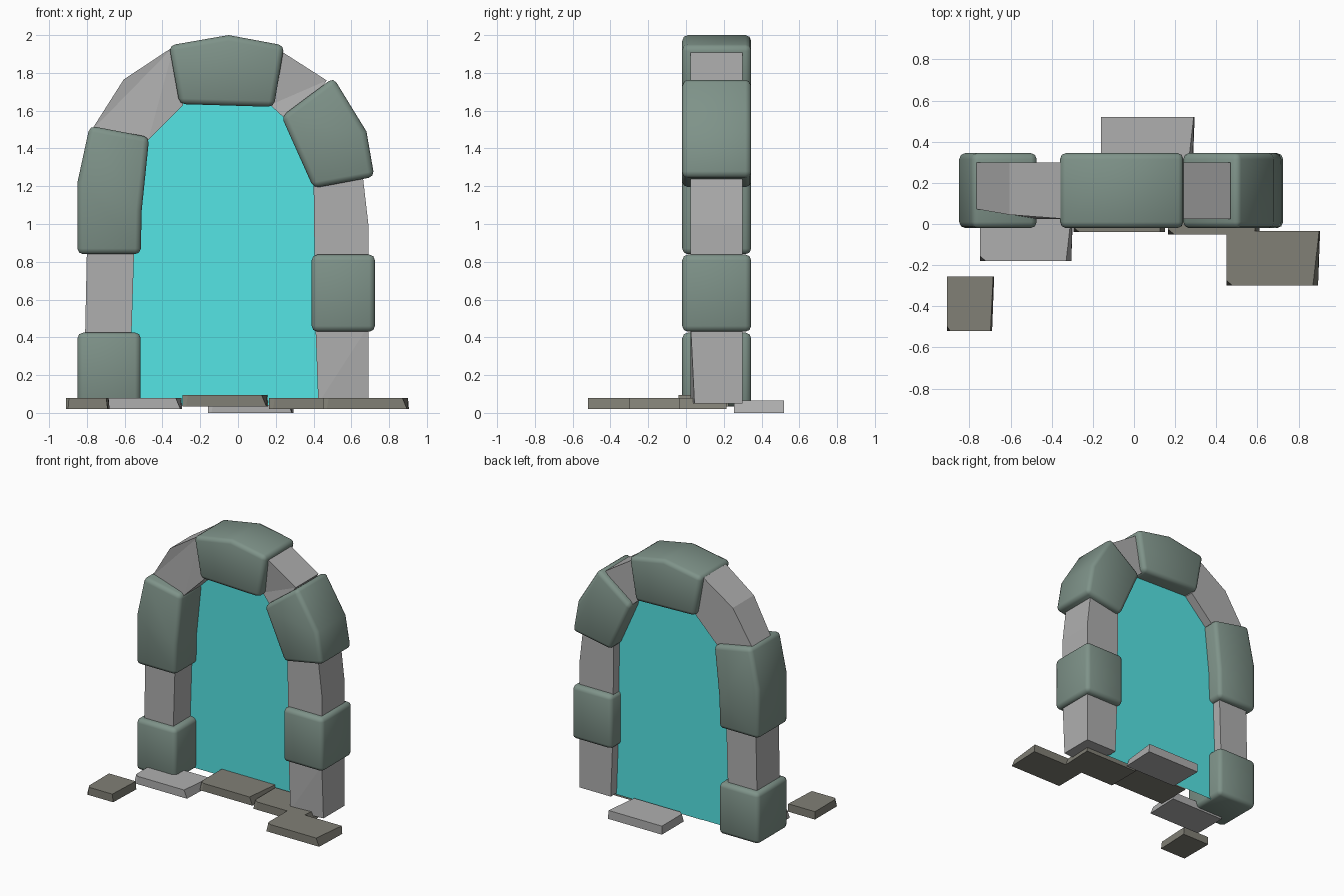
import bpy, bmesh

if "Cube" in bpy.data.objects:
    bpy.data.objects.remove(bpy.data.objects["Cube"])


def material(name, rgb):
    m = bpy.data.materials.new(name)
    m.diffuse_color = (*rgb, 1)
    m.use_nodes = True
    m.node_tree.nodes["Principled BSDF"].inputs["Base Color"].default_value = m.diffuse_color
    return m


GREEN = material("green_stone", (0.21, 0.29, 0.25))
DARK = material("dark_slab", (0.22, 0.215, 0.18))
GREY = material("grey_stone", (0.43, 0.43, 0.43))
CYAN = material("portal_cyan", (0.09, 0.78, 0.78))


def make(name, bm, mat):
    bmesh.ops.recalc_face_normals(bm, faces=bm.faces)
    me = bpy.data.meshes.new(name)
    bm.to_mesh(me)
    bm.free()
    ob = bpy.data.objects.new(name, me)
    bpy.context.collection.objects.link(ob)
    me.materials.append(mat)
    return ob


def loft(a, b):
    """Solid between two matching loops of 3D points."""
    bm = bmesh.new()
    va, vb = [bm.verts.new(p) for p in a], [bm.verts.new(p) for p in b]
    bm.faces.new(va)
    bm.faces.new(vb[::-1])
    n = len(va)
    for i in range(n):
        j = (i + 1) % n
        bm.faces.new((va[i], vb[i], vb[j], va[j]))
    return bm


def green_stone(name, outline):
    # rounded, softly shaded block
    bm = loft([(x, -0.02, z) for x, z in outline], [(x, 0.345, z) for x, z in outline])
    ob = make(name, bm, GREEN)
    bv = ob.modifiers.new("rounding", 'BEVEL')
    bv.width, bv.segments = 0.03, 2
    bv.limit_method, bv.angle_limit = 'ANGLE', 0.6
    ob.data.shade_smooth()


def grey_stone(name, outline, chips={}):
    # flat-faced block; chips push single front corners back
    front = [(x, 0.025 + chips.get(i, 0), z) for i, (x, z) in enumerate(outline)]
    bm = loft(front, [(x, 0.30, z) for x, z in outline])
    bmesh.ops.triangulate(bm, faces=[f for f in bm.faces if len(f.verts) > 4 or chips])
    make(name, bm, GREY)


def slab(name, x, y, z, mat, w=0.455, h=0.06):
    # paving slab with a chipped corner and a sloped right end
    d, k = 0.265, w / 0.455
    base = [(0, 0.02), (0.025 * k, 0), (w - 0.01, 0), (w, d), (0, d)]
    top = [(0, 0.025), (0.03 * k, 0), (w - 0.035 * k, 0), (w - 0.005, d), (0, d)]
    base[0], base[1] = (0, 0), (0.02 * k, 0)
    make(name, loft([(x + a, y + b, z) for a, b in base],
                    [(x + a, y + b, z + h) for a, b in top]), mat)


# left pillar
green_stone("left_base_stone", [(-0.85, 0.035), (-0.515, 0.035), (-0.515, 0.425), (-0.85, 0.425)])
grey_stone("left_middle_stone", [(-0.81, 0.38), (-0.565, 0.38), (-0.55, 0.86), (-0.80, 0.86)])
green_stone("left_shoulder_stone", [(-0.85, 0.84), (-0.515, 0.84), (-0.51, 1.07),
                                    (-0.47, 1.46), (-0.785, 1.52), (-0.85, 1.22)])
# arch
grey_stone("arch_left_stone", [(-0.78, 1.49), (-0.605, 1.765), (-0.34, 1.94),
                               (-0.29, 1.63), (-0.475, 1.445)], {0: 0.05, 1: 0.02})
green_stone("keystone", [(-0.365, 1.945), (-0.05, 2.0), (0.245, 1.945),
                         (0.19, 1.62), (-0.31, 1.635)])
grey_stone("arch_right_stone", [(0.22, 1.92), (0.47, 1.76), (0.29, 1.52), (0.17, 1.63)], {3: 0.03})
green_stone("right_shoulder_stone", [(0.505, 1.775), (0.68, 1.49), (0.722, 1.25),
                                     (0.40, 1.19), (0.23, 1.57)])
# right pillar
grey_stone("right_upper_stone", [(0.66, 1.26), (0.69, 1.0), (0.69, 0.82), (0.405, 0.82), (0.40, 1.24)])
green_stone("right_middle_stone", [(0.39, 0.43), (0.725, 0.43), (0.725, 0.838), (0.39, 0.838)])
grey_stone("right_base_stone", [(0.425, 0.05), (0.69, 0.05), (0.69, 0.46), (0.41, 0.46)], {1: 0.02})

# glowing sheet filling the arch
bm = bmesh.new()
sheet = [(-0.56, 0.04), (0.44, 0.04), (0.43, 1.2), (0.28, 1.58), (0.2, 1.66),
         (-0.32, 1.66), (-0.5, 1.47), (-0.54, 1.07), (-0.57, 0.84)]
bm.faces.new([bm.verts.new((x, 0.23, z)) for x, z in sheet])
make("portal_sheet", bm, CYAN)

# paving slabs
slab("slab_far_left", -0.91, -0.52, 0.02, DARK, w=0.23)
slab("slab_left", -0.75, -0.18, 0.02, GREY)
slab("slab_centre", -0.295, -0.04, 0.035, DARK)
slab("slab_right", 0.165, -0.05, 0.02, DARK)
slab("slab_far_right", 0.45, -0.30, 0.02, DARK)
slab("slab_back", -0.16, 0.255, 0.0, GREY, h=0.065)
